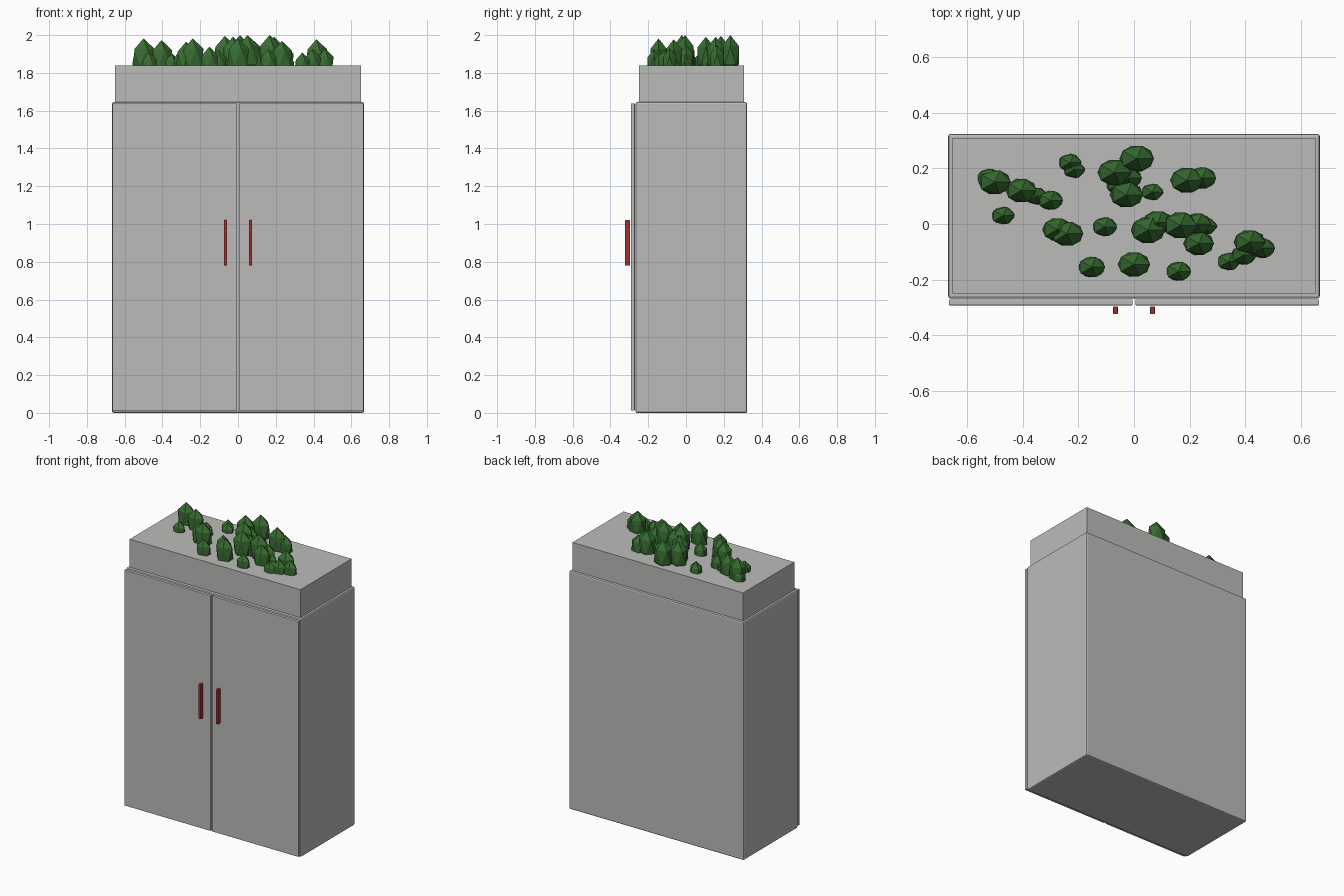
import bpy


def material(name, rgb):
    m = bpy.data.materials.new(name)
    m.diffuse_color = (*rgb, 1)
    return m


grey = material("light_grey", (0.5, 0.5, 0.49))
red = material("dark_red", (0.38, 0.03, 0.03))
green = material("leaf_green", (0.038, 0.15, 0.03))


def box(name, x, y, z, mat, bevel=0.0):
    """Box from (min, max) ranges with an optional small bevel."""
    bpy.ops.mesh.primitive_cube_add(
        size=1, location=[(r[0] + r[1]) / 2 for r in (x, y, z)])
    ob = bpy.context.object
    ob.name = name
    ob.scale = [r[1] - r[0] for r in (x, y, z)]
    bpy.ops.object.transform_apply(location=False, rotation=False, scale=True)
    ob.data.materials.append(mat)
    if bevel:
        mod = ob.modifiers.new("edge_bevel", 'BEVEL')
        mod.width = bevel
        mod.segments = 2
    return ob


# Cabinet body and planter box on top
box("cabinet_body", (-0.667, 0.667), (-0.268, 0.324), (0, 1.645), grey, 0.009)
box("planter_box", (-0.652, 0.652), (-0.25, 0.308), (1.63, 1.838), grey)

# Two doors with handles
for side, s in (("left", -1), ("right", 1)):
    box(side + "_door", sorted((s * 0.005, s * 0.665)), (-0.292, -0.271),
        (0.012, 1.638), grey, 0.003)
    box(side + "_handle", sorted((s * 0.058, s * 0.075)), (-0.324, -0.296),
        (0.78, 1.02), red, 0.003)

# Low-poly bushes: x, y, radius
bushes = [
    (-.52, .165, .045), (-.50, .15, .06), (-.47, .03, .043), (-.405, .12, .058),
    (-.35, .10, .042), (-.30, .085, .047), (-.23, .22, .043), (-.215, .195, .041),
    (-.07, .185, .063), (-.06, .14, .042), (-.027, .105, .062), (.01, .235, .064),
    (.066, .115, .041), (.19, .157, .062), (.245, .165, .052), (-.275, -.02, .056),
    (-.24, -.035, .06), (-.105, -.01, .046), (.085, .005, .057), (.05, -.022, .064),
    (.167, -.005, .064), (.228, 0, .052), (.26, -.008, .04), (.232, -.07, .057),
    (.415, -.065, .059), (.46, -.087, .048), (.393, -.112, .047), (.34, -.135, .043),
    (-.152, -.155, .05), (0, -.145, .06), (.16, -.17, .047), (-.02, .165, .05),
]
for i, (x, y, r) in enumerate(bushes):
    top = 2.0 - (0.064 - r) * 4.4
    height = 1.65 * r
    bpy.ops.mesh.primitive_ico_sphere_add(
        subdivisions=1, radius=1, location=(x, y, top - height))
    ob = bpy.context.object
    ob.name = f"bush_{i + 1}"
    ob.scale = (1.08 * r, 0.84 * r, height)
    ob.data.materials.append(green)
